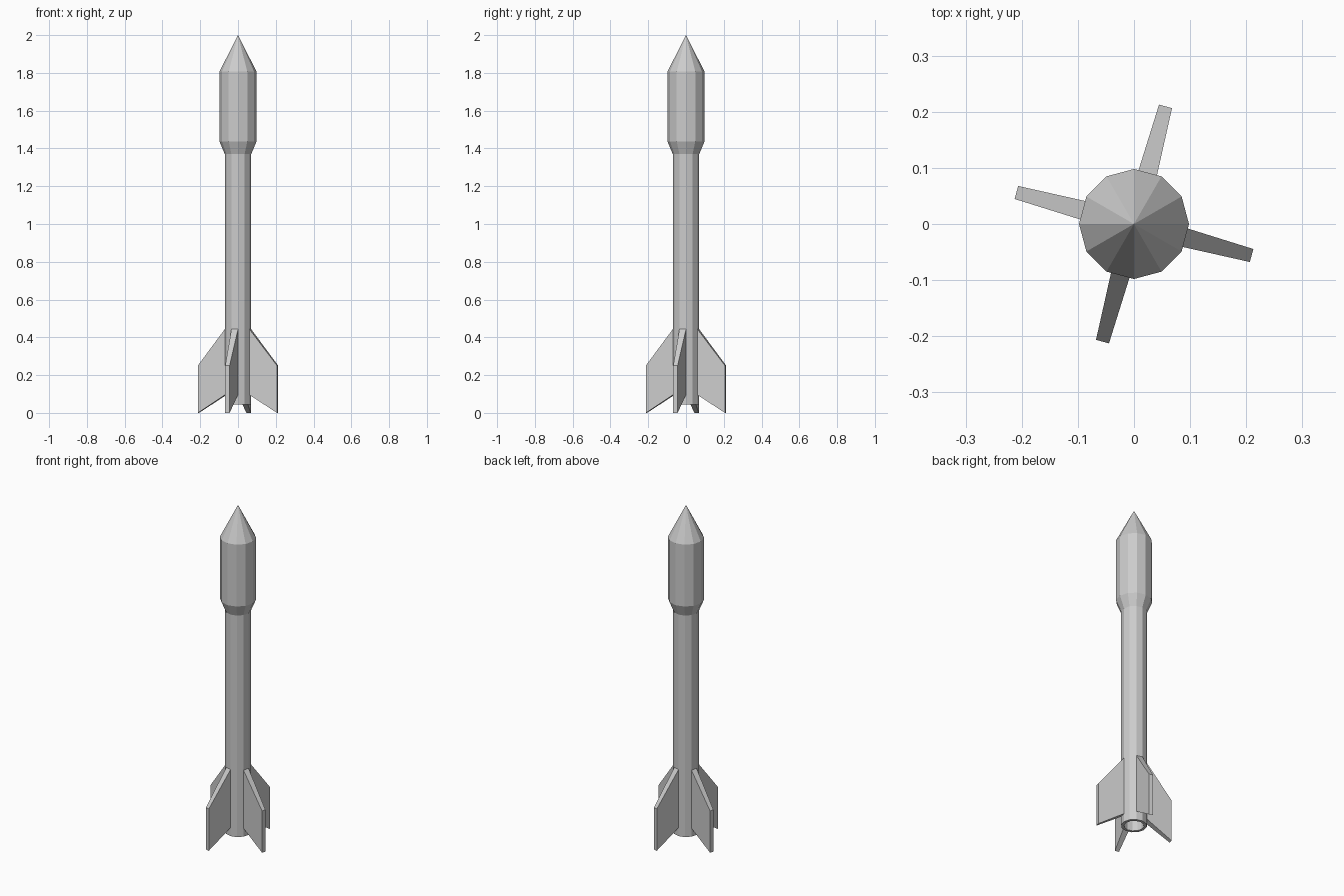
import bpy, bmesh
from math import cos, sin, pi

if "Cube" in bpy.data.objects:
    bpy.data.objects.remove(bpy.data.objects["Cube"])

SIDES = 12
# (radius, z) from the nozzle recess, round the rim and up to the nose
PROFILE = [(0.054, 0.11), (0.054, 0.045), (0.07, 0.045), (0.07, 0.095), (0.07, 0.443),
           (0.07, 1.37), (0.098, 1.437), (0.098, 1.807)]
FIN_RING = 3                     # fins grow from the band between rings 3 and 4
FIN_FACES = (2, 5, 8, 11)
TIP_R, TIP_HALF, TIP_Z = 0.217, 0.012, (0.0, 0.25)

bm = bmesh.new()

# Body: turned profile with nozzle recess and pointed nose
rings = [[bm.verts.new((r * cos(2 * pi * i / SIDES), r * sin(2 * pi * i / SIDES), z))
          for i in range(SIDES)] for r, z in PROFILE]
fin_faces = []
for k, (low, high) in enumerate(zip(rings, rings[1:])):
    for i in range(SIDES):
        j = (i + 1) % SIDES
        face = bm.faces.new((low[i], low[j], high[j], high[i]))
        if k == FIN_RING and i in FIN_FACES:
            fin_faces.append((i, face))
bm.faces.new(rings[0])
nose = bm.verts.new((0, 0, 2.0))
for i in range(SIDES):
    bm.faces.new((rings[-1][i], rings[-1][(i + 1) % SIDES], nose))

# Fins: four body faces pulled out to a thinner, lower tip
for i, face in fin_faces:
    tip = bmesh.ops.extrude_discrete_faces(bm, faces=[face])["faces"][0]
    a = 2 * pi * (i + 0.5) / SIDES
    for v in tip.verts:
        side = TIP_HALF if -v.co.x * sin(a) + v.co.y * cos(a) > 0 else -TIP_HALF
        z = TIP_Z[1] if v.co.z > 0.25 else TIP_Z[0]
        v.co = (TIP_R * cos(a) - side * sin(a), TIP_R * sin(a) + side * cos(a), z)

bmesh.ops.recalc_face_normals(bm, faces=bm.faces)
mesh = bpy.data.meshes.new("rocket_body")
bm.to_mesh(mesh)
bm.free()
bpy.context.collection.objects.link(bpy.data.objects.new("rocket_body_with_fins", mesh))
